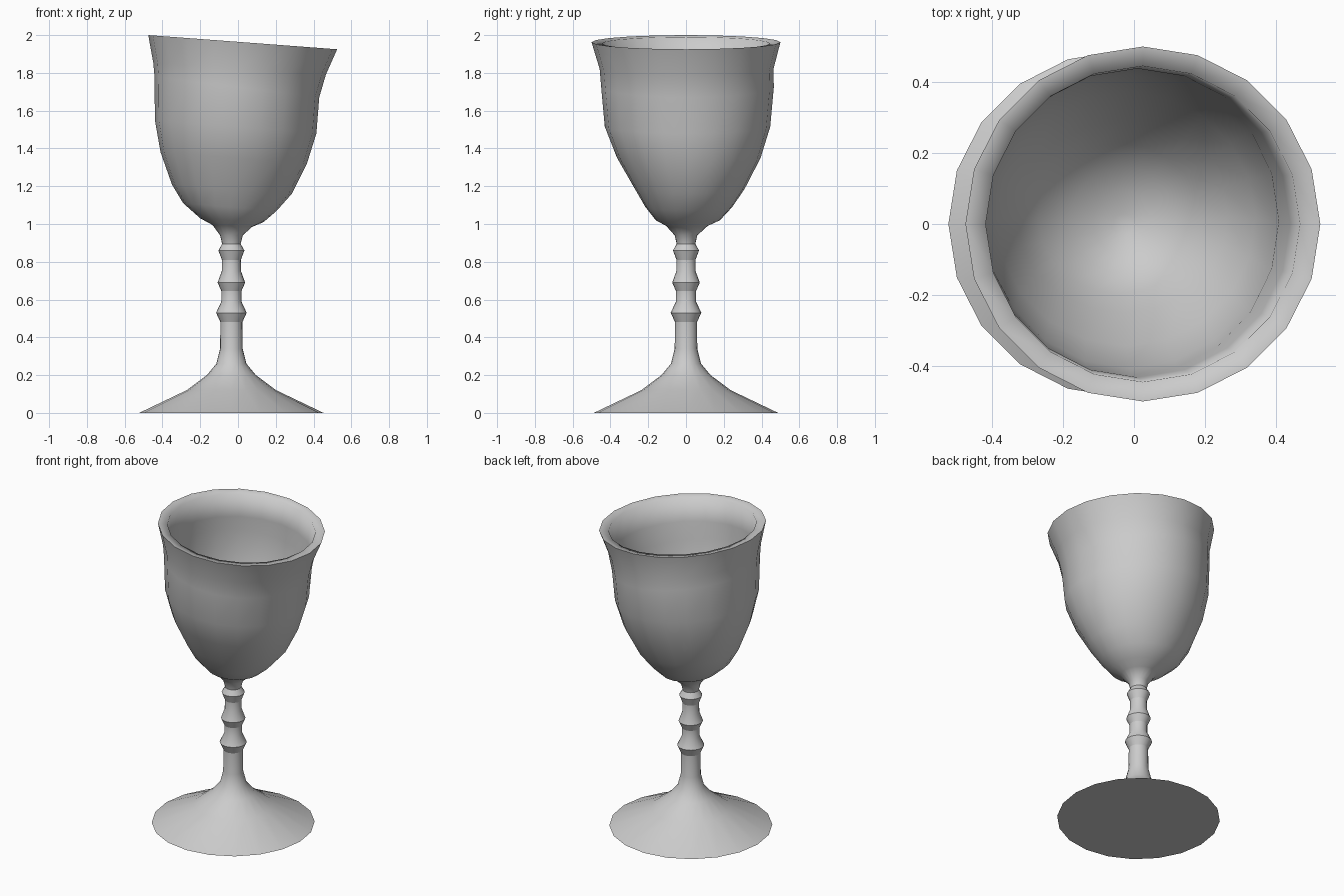
import bpy, bmesh
from math import cos, sin, tau

SIDES = 20

# Foot and stem: (height, radius), centred on x = -0.035
stem = [(0, .488), (.12, .237), (.20, .13), (.26, .08), (.34, .060), (.48, .058),
        (.53, .081), (.59, .053), (.645, .053), (.69, .073), (.75, .051),
        (.81, .050), (.86, .069), (.895, .049), (.94, .060)]
# Leaning bowl: (left x, left z, right x, right z, y centre, y radius)
bowl = [(-.135, .995, .075, .985, .005, .11),
        (-.20, 1.03, .135, 1.01, .01, .17),
        (-.29, 1.11, .205, 1.07, .015, .23),
        (-.35, 1.21, .285, 1.16, .02, .29),
        (-.41, 1.38, .365, 1.32, .015, .38),
        (-.44, 1.55, .415, 1.48, .008, .438),
        (-.442, 1.78, .43, 1.67, .008, .457),
        (-.448, 1.85, .465, 1.79, .003, .46),
        (-.475, 2.0, .525, 1.925, 0, .50),
        # lip and thin inner wall
        (-.418, 1.990, .468, 1.922, 0, .445),
        (-.42, 1.84, .44, 1.78, .003, .435),
        (-.42, 1.76, .408, 1.66, .008, .434),
        (-.418, 1.555, .393, 1.485, .008, .415),
        (-.388, 1.39, .343, 1.33, .015, .358),
        (-.33, 1.225, .265, 1.175, .02, .27),
        (-.27, 1.125, .187, 1.085, .015, .212),
        (-.18, 1.045, .118, 1.025, .01, .15),
        (-.115, 1.01, .055, 1.00, .005, .09),
        (-.06, .985, 0, .98, 0, .03)]

rings = [(-.035 - r, z, -.035 + r, z, 0, r) for z, r in stem] + bowl
# Crisp loops: foot edge, the three beads and the outer rim
CRISP = (0, 5, 6, 8, 9, 11, 12, 13, len(stem) + 8)


def add_ring(bm, xl, zl, xr, zr, yc, ry):
    """One tilted elliptical loop of vertices."""
    loop = []
    for i in range(SIDES):
        c, s = cos(tau * i / SIDES), sin(tau * i / SIDES)
        loop.append(bm.verts.new(((xl + xr) / 2 + c * (xr - xl) / 2,
                                  yc + s * ry,
                                  (zl + zr) / 2 + c * (zr - zl) / 2)))
    return loop


# Bridge the loops and cap the foot and the bowl floor
bm = bmesh.new()
loops = [add_ring(bm, *r) for r in rings]
for a, b in zip(loops, loops[1:]):
    for i in range(SIDES):
        j = (i + 1) % SIDES
        bm.faces.new((a[i], a[j], b[j], b[i]))
bm.faces.new(loops[0][::-1])
bm.faces.new(loops[-1])
bmesh.ops.recalc_face_normals(bm, faces=bm.faces)

# Smooth shading with the crisp loops kept sharp
for f in bm.faces:
    f.smooth = True
for k in CRISP:
    for i in range(SIDES):
        bm.edges.get((loops[k][i], loops[k][(i + 1) % SIDES])).smooth = False

mesh = bpy.data.meshes.new("goblet")
bm.to_mesh(mesh)
bm.free()
goblet = bpy.data.objects.new("goblet", mesh)
bpy.context.collection.objects.link(goblet)
